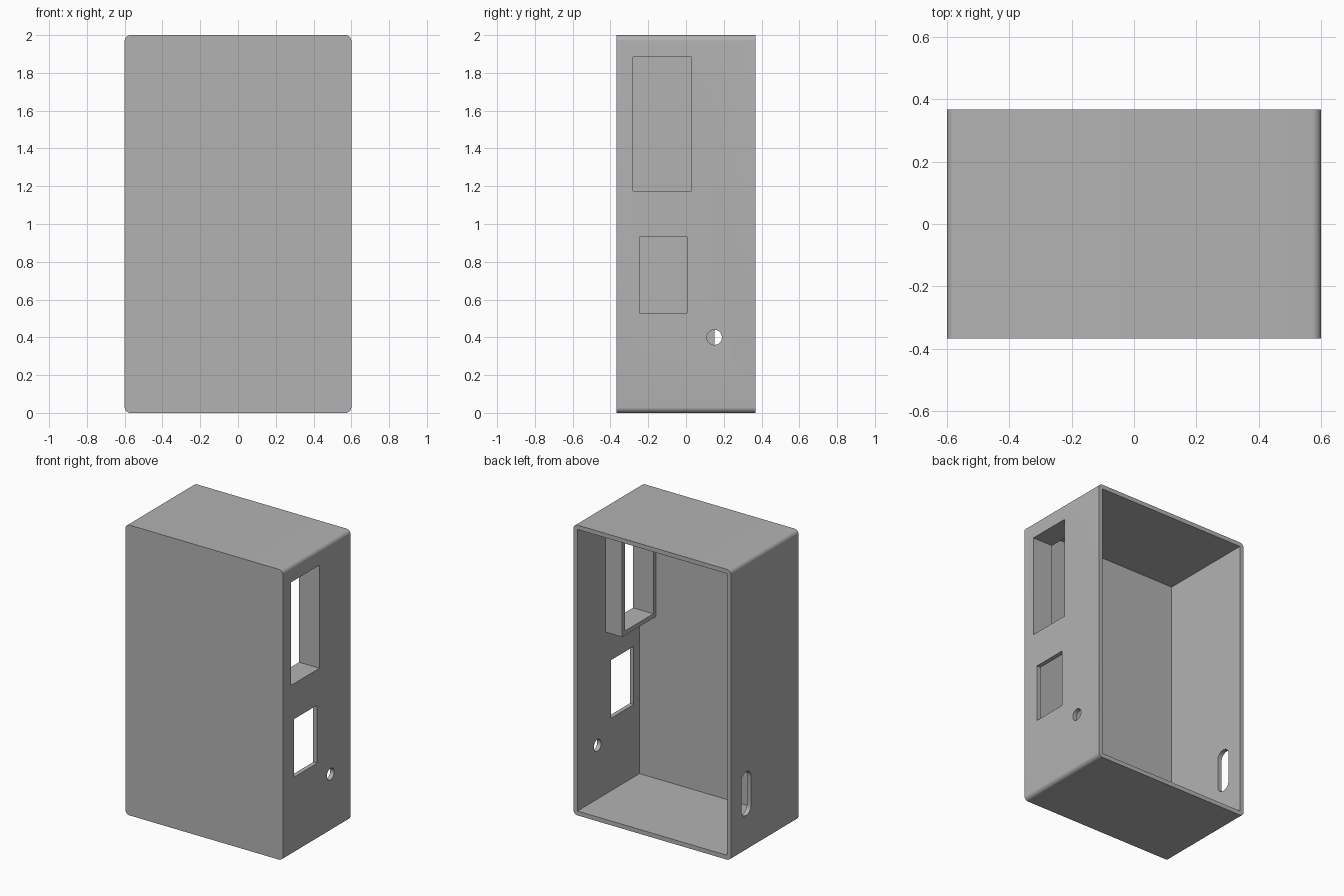
import bpy, bmesh
from math import cos, sin, pi, radians

if "Cube" in bpy.data.objects:
    bpy.data.objects.remove(bpy.data.objects["Cube"], do_unlink=True)

grey = bpy.data.materials.new("plain grey")
grey.use_nodes = True
colour = (0.45, 0.45, 0.45, 1)
grey.diffuse_color = colour
grey.node_tree.nodes["Principled BSDF"].inputs["Base Color"].default_value = colour


def rounded_rect(u0, u1, v0, v1, r=0, steps=8):
    """Outline of a rectangle, its corners rounded by r."""
    if r == 0:
        return [(u0, v0), (u1, v0), (u1, v1), (u0, v1)]
    centres = [(u1 - r, v1 - r), (u0 + r, v1 - r), (u0 + r, v0 + r), (u1 - r, v0 + r)]
    return [(cu + r * cos((q + i / steps) * pi / 2), cv + r * sin((q + i / steps) * pi / 2))
            for q, (cu, cv) in enumerate(centres) for i in range(steps + 1)]


def prism(name, outline, axis, start, end):
    """Extrude an outline along the x or y axis; v is always height."""
    def place(u, d, v):
        return (d, u, v) if axis == "x" else (u, d, v)
    bm = bmesh.new()
    face = bm.faces.new([bm.verts.new(place(u, start, v)) for u, v in outline])
    grown = bmesh.ops.extrude_face_region(bm, geom=[face])["geom"]
    shift = place(0, end - start, 0)
    bmesh.ops.translate(bm, vec=shift, verts=[g for g in grown if isinstance(g, bmesh.types.BMVert)])
    bmesh.ops.remove_doubles(bm, verts=bm.verts, dist=1e-5)
    bmesh.ops.recalc_face_normals(bm, faces=bm.faces)
    mesh = bpy.data.meshes.new(name)
    bm.to_mesh(mesh)
    bm.free()
    mesh.materials.append(grey)
    obj = bpy.data.objects.new(name, mesh)
    bpy.context.collection.objects.link(obj)
    return obj


def combine(target, tool, operation):
    """Apply a boolean and discard the tool."""
    mod = target.modifiers.new(operation, "BOOLEAN")
    mod.operation, mod.solver, mod.object = operation, "EXACT", tool
    bpy.context.view_layer.objects.active = target
    bpy.ops.object.modifier_apply(modifier=mod.name)
    bpy.data.objects.remove(tool, do_unlink=True)


W, D, WALL = 0.6, 0.3675, 0.03

# Case with rounded long edges, open at the back
case = prism("case", rounded_rect(-W, W, 0, 2, 0.03), "y", -D, D)
cavity = prism("cavity", rounded_rect(WALL - W, W - WALL, WALL, 2 - WALL), "y", 2 * WALL - D, D + 0.1)
combine(case, cavity, "DIFFERENCE")

# Sleeve standing inward around the tall window
window = (-0.28, 0.03, 1.175, 1.885)
sleeve = prism("sleeve", rounded_rect(window[0] - 0.04, window[1] + WALL,
                                      window[2] - WALL, window[3] + WALL), "x", 0.445, 0.585)
combine(case, sleeve, "UNION")

# Openings: two windows and a round hole on the left, a cable slot on the right
openings = [
    ("tall_window", rounded_rect(*window), 0.4, 0.7),
    ("short_window", rounded_rect(-0.245, 0.005, 0.53, 0.93), 0.5, 0.7),
    ("round_hole", rounded_rect(0.11, 0.19, 0.36, 0.44, 0.04), 0.5, 0.7),
    ("cable_slot", rounded_rect(0.15, 0.255, 0.25, 0.55, 0.05), -0.7, -0.5),
]
for name, outline, start, end in openings:
    combine(case, prism(name, outline, "x", start, end), "DIFFERENCE")

# Smooth the rounded edges, keep the corners crisp
bpy.ops.object.select_all(action="DESELECT")
case.select_set(True)
bpy.context.view_layer.objects.active = case
bpy.ops.object.shade_smooth_by_angle(angle=radians(30))
